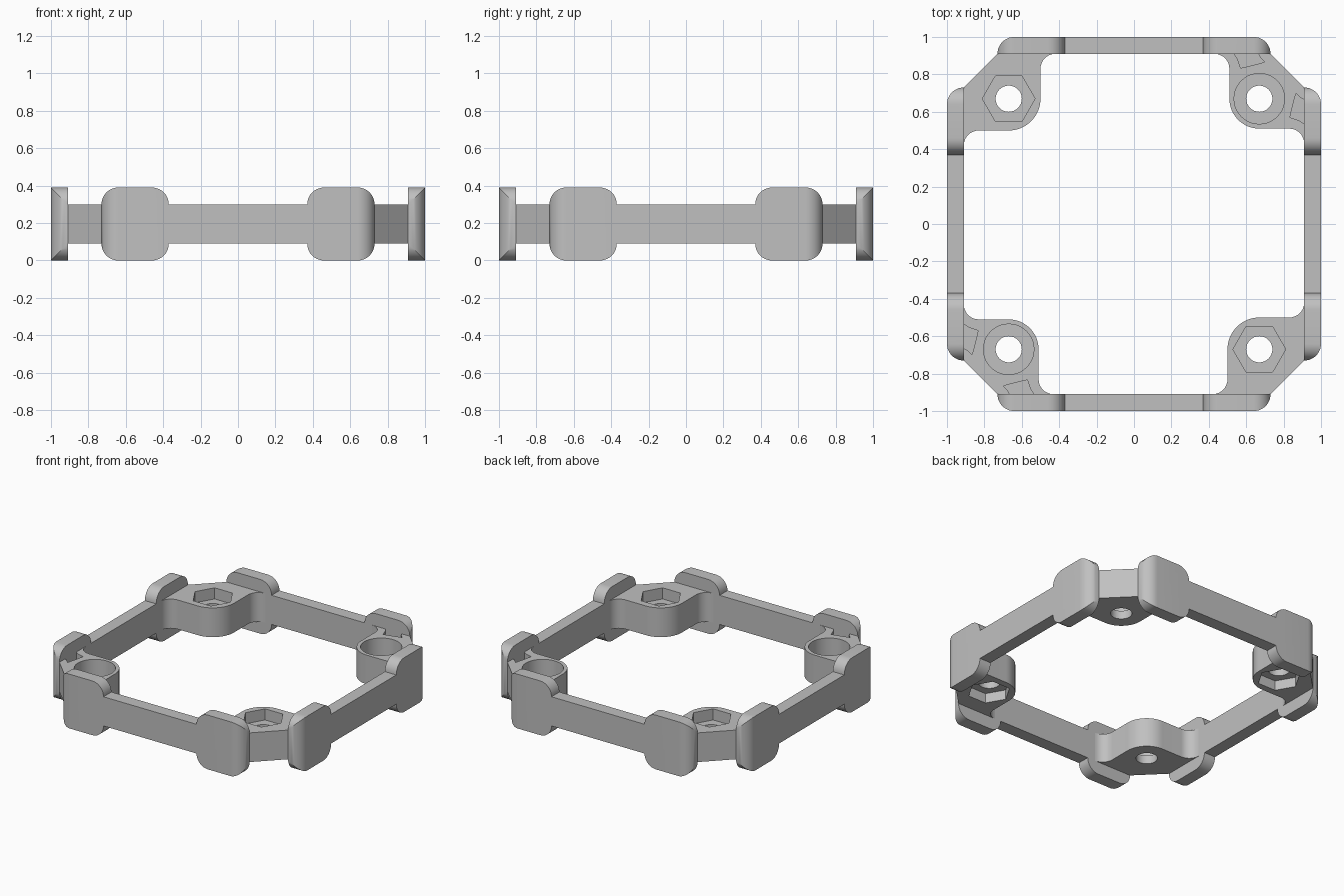
import bpy, bmesh
from math import pi, cos, sin, radians
from mathutils import Matrix

if "Cube" in bpy.data.objects:
    bpy.data.objects.remove(bpy.data.objects["Cube"])

grey = bpy.data.materials.new("plain_grey")
grey.use_nodes = True
colour = (0.53, 0.53, 0.53, 1)
grey.diffuse_color = colour
grey.node_tree.nodes["Principled BSDF"].inputs["Base Color"].default_value = colour

RAIL_LOW, RAIL_HIGH, PAD_HIGH = 0.09, 0.30, 0.39
INNER = 0.91          # inner face of the rails
PAD_IN, PAD_OUT = 0.37, 0.73
ROUND = 0.09
HOLE = 0.67           # screw hole position on both axes


def arc(cx, cy, r, start, end, steps=10):
    """Points on a circle arc, angles in degrees."""
    angles = [radians(start + (end - start) * i / steps) for i in range(steps + 1)]
    return [(cx + r * cos(a), cy + r * sin(a)) for a in angles]


def ring(r, sides, turn=0):
    """Closed polygon around the screw hole."""
    return arc(HOLE, HOLE, r, turn, turn + 360, sides)[:-1]


def prism(name, points, low, high, upright=False):
    """Extrude a plan outline along z, or an elevation outline along y."""
    bm = bmesh.new()
    if upright:
        base = [bm.verts.new((x, low, z)) for x, z in points]
        step = (0, high - low, 0)
    else:
        base = [bm.verts.new((x, y, low)) for x, y in points]
        step = (0, 0, high - low)
    face = bm.faces.new(base)
    made = bmesh.ops.extrude_face_region(bm, geom=[face])["geom"]
    bmesh.ops.translate(bm, vec=step, verts=[v for v in made if isinstance(v, bmesh.types.BMVert)])
    bmesh.ops.recalc_face_normals(bm, faces=bm.faces)
    mesh = bpy.data.meshes.new(name)
    bm.to_mesh(mesh)
    bm.free()
    mesh.materials.append(grey)
    obj = bpy.data.objects.new(name, mesh)
    bpy.context.collection.objects.link(obj)
    return obj


def boolean(obj, cutter, operation="DIFFERENCE"):
    """Apply a boolean and discard the cutter."""
    mod = obj.modifiers.new("cut", "BOOLEAN")
    mod.object, mod.operation, mod.solver = cutter, operation, "EXACT"
    bpy.context.view_layer.objects.active = obj
    bpy.ops.object.modifier_apply(modifier=mod.name)
    bpy.data.objects.remove(cutter)


def finish(obj, quarter_turns):
    """Turn the part into place and smooth its round surfaces."""
    obj.data.transform(Matrix.Rotation(quarter_turns * pi / 2, 4, "Z"))
    bpy.ops.object.select_all(action="DESELECT")
    obj.select_set(True)
    bpy.context.view_layer.objects.active = obj
    bpy.ops.object.shade_smooth_by_angle(angle=radians(30))


def side_rail(name, turns):
    """Slim rail with a taller rounded pad at each end."""
    near, far = PAD_IN + ROUND, PAD_OUT - ROUND
    top = PAD_HIGH - ROUND
    half = ([(PAD_IN, RAIL_LOW)] + arc(near, ROUND, ROUND, 180, 270)[1:]
            + arc(far, ROUND, ROUND, 270, 360)
            + arc(far, top, ROUND, 0, 90)
            + arc(near, top, ROUND, 90, 180))
    outline = half + [(-x, z) for x, z in reversed(half)]
    rail = prism(name, outline, INNER, 1, upright=True)
    # Outer ends are rounded in plan as well
    corner = arc(far, INNER, ROUND, 0, 90)
    plan = [(PAD_OUT, 0.8)] + corner + [(-x, y) for x, y in reversed(corner)] + [(-PAD_OUT, 0.8)]
    boolean(rail, prism("plan_cutter", plan, -0.1, 0.5), "INTERSECT")
    finish(rail, turns)


def corner_bracket(name, turns, hexagonal):
    """Chamfered corner plate with a rounded boss around the screw hole."""
    r = 0.17 if hexagonal else 0.16
    edge = HOLE - r
    fillet = 0.08
    outline = ([(PAD_OUT, INNER)]
               + arc(edge - fillet, INNER - fillet, fillet, 90, 0, 8)
               + arc(HOLE, HOLE, r, 180, 270, 16)
               + arc(INNER - fillet, edge - fillet, fillet, 90, 0, 8)
               + [(INNER, PAD_OUT)])
    plate = prism(name, outline, RAIL_LOW, RAIL_HIGH)
    boolean(plate, prism("hole_cutter", ring(0.07, 32), 0, 0.5))
    if hexagonal:
        # Nut pockets above and below a thin floor
        boolean(plate, prism("nut_cutter", ring(0.141, 6, 90), RAIL_HIGH - 0.08, 0.5))
        boolean(plate, prism("nut_cutter", ring(0.141, 6, 90), 0, RAIL_LOW + 0.07))
    else:
        # Deep round cup and two small reliefs beside the rails
        boolean(plate, prism("cup_cutter", ring(0.135, 40), RAIL_HIGH - 0.15, 0.5))
        relief = [(0.53, 0.92), (0.555, 0.88), (0.57, 0.834), (0.62, 0.845),
                  (0.70, 0.866), (0.675, 0.89), (0.66, 0.92)]
        for points in (relief, [(y, x) for x, y in relief]):
            boolean(plate, prism("relief_cutter", points, RAIL_HIGH - 0.08, 0.5))
    finish(plate, turns)


for i, side in enumerate(("back", "right", "front", "left")):
    side_rail(side + "_rail", i)

for i, place in enumerate(("back_left", "back_right", "front_right", "front_left")):
    corner_bracket(place + "_bracket", i, hexagonal=i % 2 == 1)
